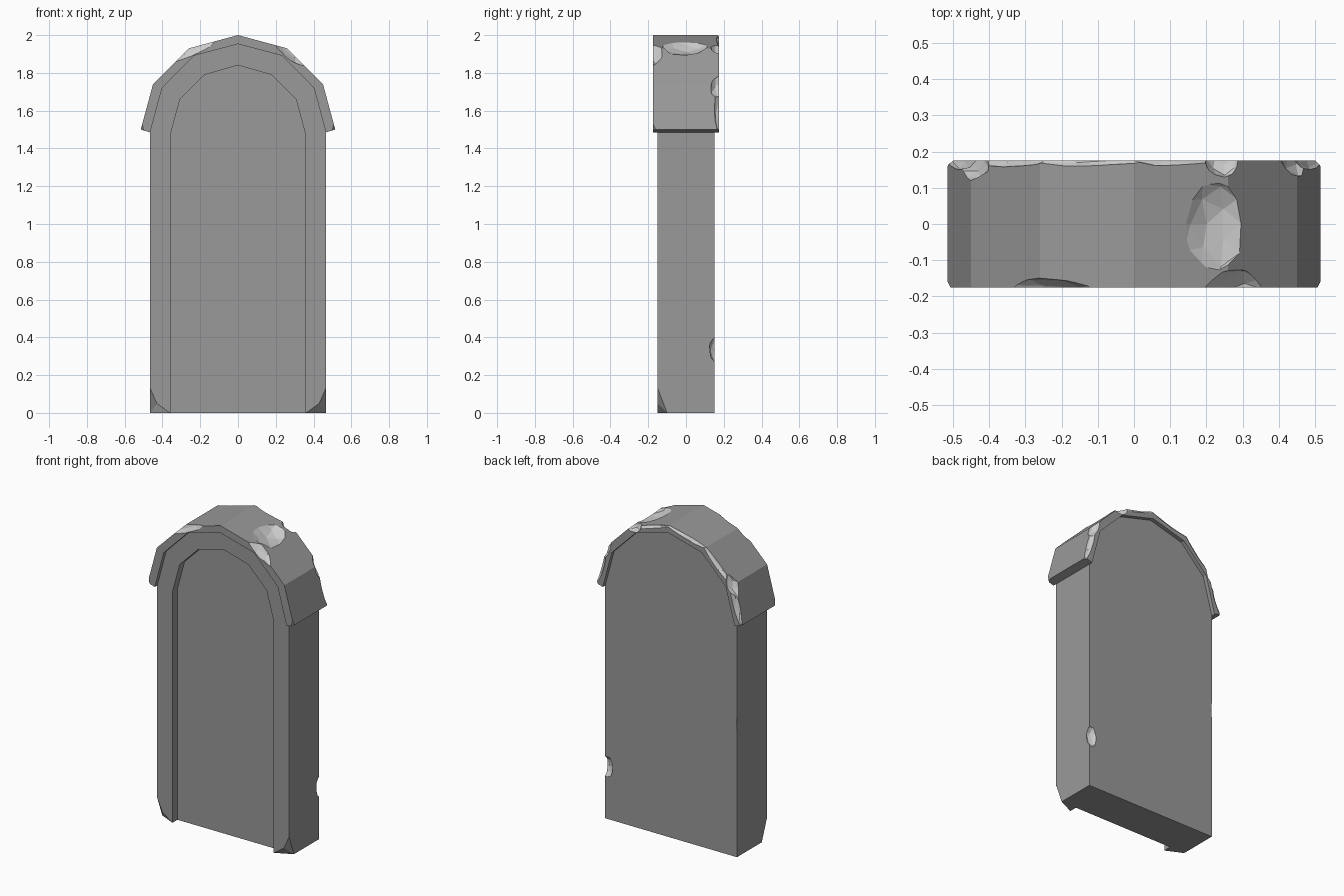
import bpy, bmesh, math, random
from mathutils import Vector

if "Cube" in bpy.data.objects:
    bpy.data.objects.remove(bpy.data.objects["Cube"])

random.seed(4)

stone = bpy.data.materials.new("dark_stone")
stone.diffuse_color = (0.32, 0.32, 0.32, 1)
stone.use_nodes = True
stone.node_tree.nodes["Principled BSDF"].inputs["Base Color"].default_value = stone.diffuse_color
fresh = bpy.data.materials.new("chipped_stone")
fresh.diffuse_color = (0.8, 0.8, 0.8, 1)
fresh.use_nodes = True
fresh.node_tree.nodes["Principled BSDF"].inputs["Base Color"].default_value = fresh.diffuse_color


def mirrored(half):
    # right half listed bottom to apex -> full outline
    return half + [(-x, z) for x, z in reversed(half) if x > 0]


def new_object(name, bm, slot=0):
    bmesh.ops.recalc_face_normals(bm, faces=bm.faces)
    for f in bm.faces:
        f.material_index = slot
    me = bpy.data.meshes.new(name)
    me.materials.append(stone)
    me.materials.append(fresh)
    bm.to_mesh(me)
    bm.free()
    ob = bpy.data.objects.new(name, me)
    bpy.context.collection.objects.link(ob)
    return ob


def prism(name, outline, y0, y1):
    bm = bmesh.new()
    face = bm.faces.new([bm.verts.new((x, y0, z)) for x, z in outline])
    ext = bmesh.ops.extrude_face_region(bm, geom=[face])['geom']
    bmesh.ops.translate(bm, vec=(0, y1 - y0, 0),
                        verts=[g for g in ext if isinstance(g, bmesh.types.BMVert)])
    return new_object(name, bm)


def cut(ob, cutter):
    mod = ob.modifiers.new("cut", 'BOOLEAN')
    mod.operation = 'DIFFERENCE'
    mod.solver = 'EXACT'
    mod.object = cutter
    cutter.hide_render = True
    bpy.context.view_layer.objects.active = ob
    bpy.ops.object.modifier_apply(modifier=mod.name)
    bpy.data.objects.remove(cutter)


def chip(ob, centre, radii, tilt=0, slot=1):
    # rough flattened pebble that bites into an edge
    bm = bmesh.new()
    bmesh.ops.create_icosphere(bm, subdivisions=2, radius=1)
    for v in bm.verts:
        v.co *= random.uniform(0.9, 1.08)
        v.co = Vector(c * r for c, r in zip(v.co, radii))
    cutter = new_object("chip_cutter", bm, slot)
    cutter.location = centre
    cutter.rotation_euler.y = math.radians(tilt)
    cut(ob, cutter)


def slice_corner(ob, point, normal, slot=0):
    # block that removes everything beyond a plane
    bm = bmesh.new()
    bmesh.ops.create_cube(bm, size=0.5)
    bmesh.ops.translate(bm, verts=bm.verts, vec=(0, 0, 0.25))
    cutter = new_object("slice_cutter", bm, slot)
    cutter.location = point
    cutter.rotation_mode = 'QUATERNION'
    cutter.rotation_quaternion = Vector(normal).to_track_quat('Z', 'Y')
    cut(ob, cutter)


arch = [(0.465, 1.485), (0.402, 1.72), (0.235, 1.89), (0, 1.953)]
rim = [(0.515, 1.50), (0.45, 1.74), (0.26, 1.93), (0, 2.0)]
panel = [(0.357, -0.1), (0.357, 1.475), (0.307, 1.66), (0.178, 1.79), (0, 1.84)]

# slab with a recessed front panel
slab = prism("stone_slab", mirrored([(0.465, 0)] + arch), -0.15, 0.15)
cut(slab, prism("panel_cutter", mirrored(panel), -0.3, -0.10))

# worn lower front corners and nicks in the back edges
for s in (-1, 1):
    slice_corner(slab, (s * 0.465, -0.15, 0.13), (s * 1.0, -1.14, -0.44))
    slice_corner(slab, (s * 0.43, -0.15, 0.05), (s * 1.0, -2.1, -1.4), 1 if s < 0 else 0)
chip(slab, (0.455, 0.165, 0.33), (0.045, 0.042, 0.075))
chip(slab, (-0.47, 0.158, 0.85), (0.012, 0.015, 0.08))

# arched cap overhanging the slab
cap = prism("arched_cap", mirrored(rim) + list(reversed(mirrored(arch))), -0.175, 0.175)

# trimmed cap ends
for sx in (-1, 1):
    for sy in (-1, 1):
        slice_corner(cap, (sx * 0.515, sy * 0.16, 1.50), (sx * 1.0, sy * 1.0, -0.25))

# chips in the cap: centre, radii, tilt, material slot
for centre, radii, tilt, slot in [
    ((0.228, 0.0, 1.965), (0.115, 0.14, 0.062), 27, 1),
    ((0.29, -0.185, 1.93), (0.14, 0.065, 0.06), 38, 1),
    ((-0.25, -0.19, 1.945), (0.19, 0.042, 0.06), -27, 1),
    ((0.25, 0.182, 1.94), (0.06, 0.055, 0.05), 30, 1),
    ((-0.46, 0.178, 1.735), (0.10, 0.06, 0.05), -60, 1),
    ((-0.49, 0.185, 1.62), (0.16, 0.035, 0.04), -75, 1),
    ((0.465, 0.182, 1.73), (0.09, 0.055, 0.05), 60, 1),
    ((0.492, 0.185, 1.62), (0.16, 0.035, 0.04), 75, 1),
    ((-0.13, 0.185, 1.975), (0.19, 0.028, 0.03), -15, 1),
    ((-0.35, 0.185, 1.85), (0.17, 0.03, 0.035), -45, 1),
    ((0.11, 0.185, 1.98), (0.16, 0.025, 0.03), 15, 1),
]:
    chip(cap, centre, radii, tilt, slot)
